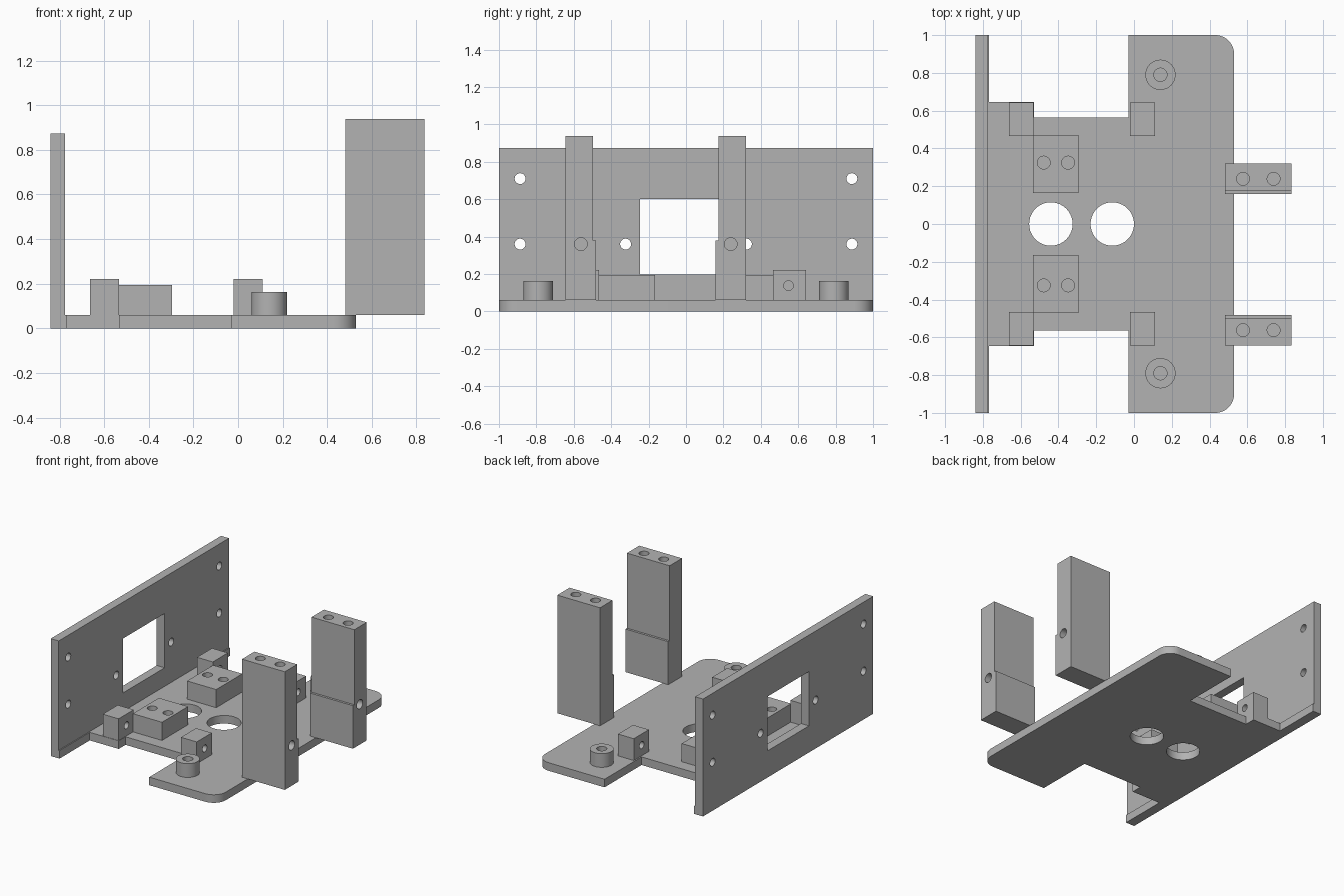
import bpy
import bmesh
import math
from mathutils import Matrix, Vector

cube = bpy.data.objects.get("Cube")
if cube:
    bpy.data.objects.remove(cube, do_unlink=True)

GREY = (0.45, 0.45, 0.45, 1.0)
grey = bpy.data.materials.new("plain_grey")
grey.use_nodes = True
grey.diffuse_color = GREY
grey.node_tree.nodes["Principled BSDF"].inputs["Base Color"].default_value = GREY

FLOOR = 0.06  # top of the base plate


def finish(bm, name):
    bmesh.ops.recalc_face_normals(bm, faces=bm.faces)
    mesh = bpy.data.meshes.new(name)
    bm.to_mesh(mesh)
    bm.free()
    mesh.materials.append(grey)
    obj = bpy.data.objects.new(name, mesh)
    bpy.context.collection.objects.link(obj)
    return obj


def prism(name, outline, lo, hi, axis="z"):
    """Extrude an outline: (x, y) along z, or (y, z) along x."""
    bm = bmesh.new()
    place = (lambda p: (p[0], p[1], lo)) if axis == "z" else (lambda p: (lo, p[0], p[1]))
    face = bm.faces.new([bm.verts.new(place(p)) for p in outline])
    grown = bmesh.ops.extrude_face_region(bm, geom=[face])["geom"]
    step = Vector((0, 0, hi - lo)) if axis == "z" else Vector((hi - lo, 0, 0))
    bmesh.ops.translate(bm, verts=[v for v in grown if isinstance(v, bmesh.types.BMVert)], vec=step)
    return finish(bm, name)


def box(name, x, y, z):
    return prism(name, [(x[0], y[0]), (x[1], y[0]), (x[1], y[1]), (x[0], y[1])], *z)


def rod(name, centre, radius, length, axis="z"):
    bm = bmesh.new()
    turn = Matrix.Rotation(math.pi / 2, 4, "Y") if axis == "x" else Matrix()
    bmesh.ops.create_cone(bm, cap_ends=True, segments=40, radius1=radius, radius2=radius,
                          depth=length, matrix=Matrix.Translation(centre) @ turn)
    return finish(bm, name)


def cut(obj, cutters):
    """Subtract the cutters, then discard them."""
    bpy.context.view_layer.objects.active = obj
    for cutter in cutters:
        cutter.hide_render = True
        mod = obj.modifiers.new("cut", "BOOLEAN")
        mod.operation = "DIFFERENCE"
        mod.solver = "EXACT"
        mod.object = cutter
        bpy.ops.object.modifier_apply(modifier=mod.name)
        bpy.data.objects.remove(cutter, do_unlink=True)
    smooth(obj)


def smooth(obj):
    bpy.ops.object.select_all(action="DESELECT")
    obj.select_set(True)
    bpy.context.view_layer.objects.active = obj
    bpy.ops.object.shade_smooth_by_angle(angle=math.radians(30))


# Base plate: stepped outline with rounded front corners, mirrored across y
R = 0.1
half = [(-0.77, 0.645), (-0.53, 0.645), (-0.53, 0.565), (-0.03, 0.565), (-0.03, 1.0)]
for i in range(13):
    a = math.pi / 2 * (1 - i / 12)
    half.append((0.53 - R + R * math.cos(a), 1 - R + R * math.sin(a)))
base = prism("base_plate", half + [(x, -y) for x, y in reversed(half)], 0, FLOOR)
cut(base, [rod("cutter", (x, 0, 0), 0.115, 1) for x in (-0.44, -0.115)])

# Upright panel with a window and screw holes, on a slightly thicker foot
panel = box("upright_panel", (-0.84, -0.775), (-1, 1), (0, 0.873))
holes = [rod("cutter", (-0.8, side * y, z), 0.029, 0.4, "x")
         for side in (-1, 1) for y, z in ((0.887, 0.36), (0.887, 0.71), (0.323, 0.36))]
cut(panel, holes + [box("cutter", (-1, -0.6), (-0.245, 0.245), (0.198, 0.602))])
box("panel_foot", (-0.78, -0.768), (-1, 1), (0, FLOOR))

for side, label in ((1, "left"), (-1, "right")):
    # Small brackets with a cross hole
    y = sorted((side * 0.465, side * 0.642))
    for x, place in ((-0.663, "rear"), (-0.02, "front")):
        bracket = box(f"{place}_bracket_{label}", (x, x + 0.13), y, (FLOOR, 0.222))
        cut(bracket, [rod("cutter", (x + 0.065, side * 0.548, 0.138), 0.026, 0.4, "x")])

    # Mounting blocks with two blind holes
    y = sorted((side * 0.165, side * 0.472))
    block = box(f"mounting_block_{label}", (-0.535, -0.295), y, (FLOOR, 0.195))
    cut(block, [rod("cutter", (x, side * 0.325, 0.2), 0.034, 0.2) for x in (-0.478, -0.349)])

    # Round standoffs
    standoff = rod(f"standoff_{label}", (0.14, side * 0.79, 0.111), 0.08, 0.102)
    cut(standoff, [rod("cutter", (0.14, side * 0.79, 0.165), 0.035, 0.19)])

    # Tall posts, thicker at the foot on the side facing the other post
    outer = 0.32 if side > 0 else -0.643
    inner = outer - side * 0.162
    ledge = inner + side * 0.017
    post = prism(f"tall_post_{label}", [(outer, FLOOR), (inner, FLOOR), (inner, 0.38),
                 (ledge, 0.38), (ledge, 0.938), (outer, 0.938)], 0.483, 0.835, "x")
    mid = outer - side * 0.081
    cut(post, [rod("cutter", (x, mid, 0.938), 0.034, 0.4) for x in (0.577, 0.739)]
        + [rod("cutter", (0.835, mid, 0.36), 0.034, 0.3, "x")])
